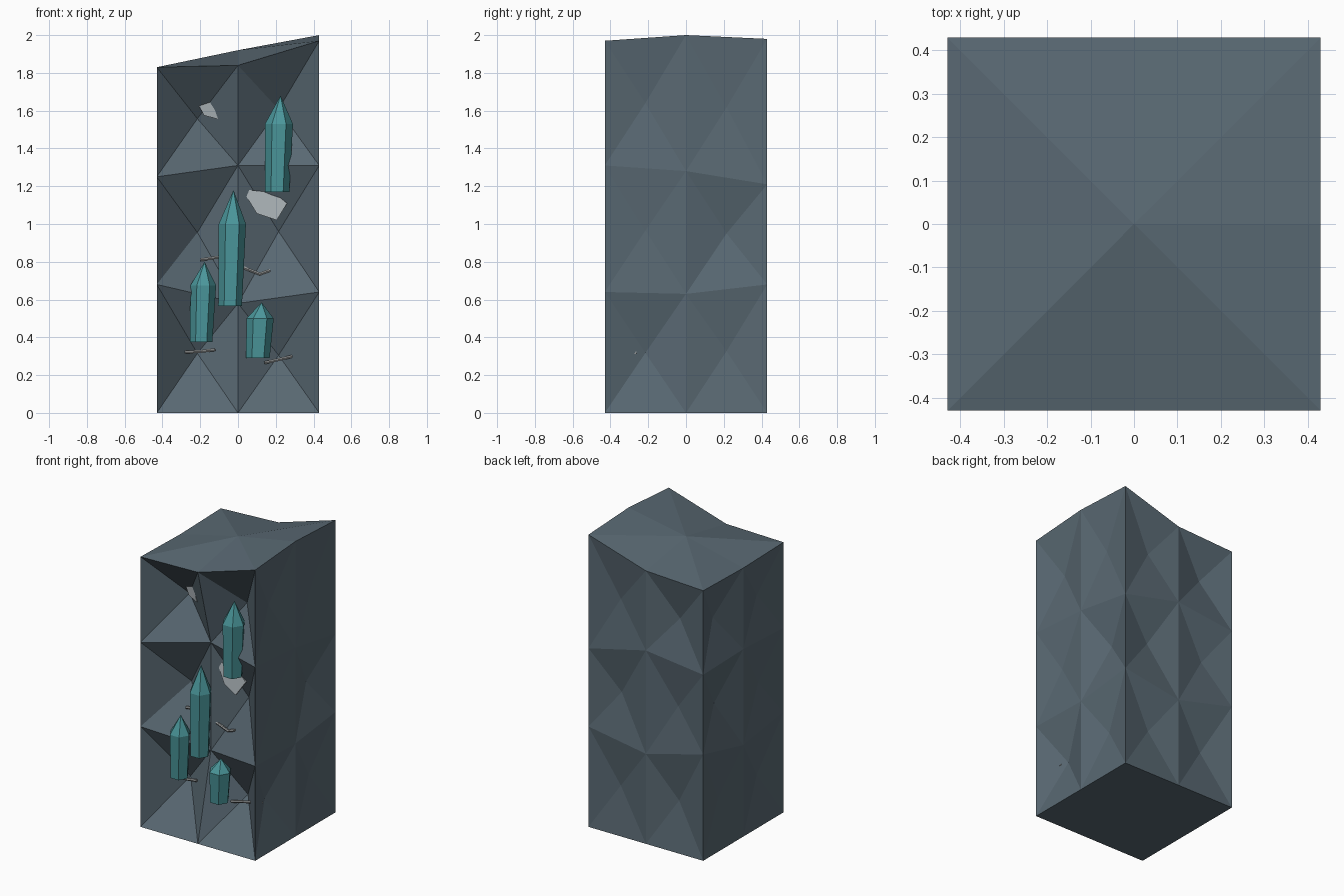
import bpy, bmesh
from math import cos, sin, pi
from mathutils import Vector

if "Cube" in bpy.data.objects:
    bpy.data.objects.remove(bpy.data.objects["Cube"])

H = 0.43  # half width of the pillar


def material(name, rgb):
    m = bpy.data.materials.new(name)
    m.diffuse_color = (*rgb, 1)
    m.use_nodes = True
    m.node_tree.nodes["Principled BSDF"].inputs["Base Color"].default_value = m.diffuse_color
    return m


def finish(bm, name, mat):
    bmesh.ops.recalc_face_normals(bm, faces=bm.faces)
    mesh = bpy.data.meshes.new(name)
    bm.to_mesh(mesh)
    bm.free()
    mesh.materials.append(mat)
    ob = bpy.data.objects.new(name, mesh)
    bpy.context.collection.objects.link(ob)
    return ob


rock_mat = material("rock", (0.10, 0.14, 0.17))
crystal_mat = material("crystal", (0.07, 0.31, 0.33))
shard_mat = material("shard", (0.36, 0.40, 0.42))
root_mat = material("root", (0.30, 0.31, 0.31))


# Rock pillar: eight columns round a square, three rows, every cell poked inwards
def rock_pillar():
    plan = [(-1, -1), (0, -1), (1, -1), (1, 0), (1, 1), (0, 1), (-1, 1), (-1, 0)]
    rows = [(0.68, 1.25, 1.83), (0.58, 1.31, 1.84), (0.64, 1.31, 1.97), (0.63, 1.28, 2.0),
            (0.68, 1.21, 1.98), (0.61, 1.31, 1.85), (0.72, 1.26, 1.83), (0.62, 1.27, 1.82)]
    inward = [Vector((0, 1, 0)), Vector((-1, 0, 0)), Vector((0, -1, 0)), Vector((1, 0, 0))]
    # poke depth per column, bottom to top (front is the deep niche)
    poke = [(0.23, 0.24, 0.22), (0.23, 0.24, 0.22), (0.08, 0.03, 0.05), (0.05, 0.07, 0.03),
            (0.04, 0.05, 0.04), (0.05, 0.04, 0.06), (0.04, 0.07, 0.08), (0.05, 0.04, 0.05)]
    bm = bmesh.new()
    cols = []
    for k, ((px, py), zs) in enumerate(zip(plan, rows)):
        col = []
        for j, z in enumerate((0, *zs)):
            niche = 0.14 if k == 1 and j in (1, 2) else 0
            col.append(bm.verts.new((px * H, py * H + niche, z)))
        cols.append(col)
    for k in range(8):
        a, b = cols[k], cols[(k + 1) % 8]
        for j in range(3):
            ring = [a[j], b[j], b[j + 1], a[j + 1]]
            c = sum((v.co for v in ring), Vector()) / 4
            n = inward[k // 2]
            if n.y:
                c.y = -n.y * H
            c += n * poke[k][j]
            centre = bm.verts.new(c)
            for i in range(4):
                bm.faces.new((ring[i], ring[(i + 1) % 4], centre))
    peak = bm.verts.new((0, 0, 1.92))
    for k in range(8):
        bm.faces.new((cols[k][3], cols[(k + 1) % 8][3], peak))
    bm.faces.new([c[0] for c in reversed(cols)])
    finish(bm, "rock_pillar", rock_mat)


# Six-sided crystal: base ring, wider shoulder ring, point
def crystal(name, base, shoulder, tip, r):
    bm = bmesh.new()

    def ring(x, z, y, rad):
        return [bm.verts.new((x + rad * cos(i * pi / 3), y + rad * sin(i * pi / 3), z))
                for i in range(6)]
    lo = ring(*base, -0.35, r * 0.87)
    hi = ring(*shoulder, -0.358, r)
    top = bm.verts.new((tip[0], -0.36, tip[1]))
    bm.faces.new(lo)
    for i in range(6):
        n = (i + 1) % 6
        bm.faces.new((lo[i], lo[n], hi[n], hi[i]))
        bm.faces.new((hi[i], hi[n], top))
    finish(bm, name, crystal_mat)


# Thin broken plate
def shard(name, pts, thick=0.015):
    bm = bmesh.new()
    front = [bm.verts.new((x, y, z)) for x, y, z in pts]
    back = [bm.verts.new((x, y + thick, z)) for x, y, z in pts]
    bm.faces.new(front)
    bm.faces.new(back[::-1])
    for i in range(len(pts)):
        n = (i + 1) % len(pts)
        bm.faces.new((front[i], back[i], back[n], front[n]))
    finish(bm, name, shard_mat)


# Thin root: hexagonal tube along a path in the niche
def root(name, pts, y=-0.27, r=0.009):
    bm = bmesh.new()
    rings = []
    for i, (x, z) in enumerate(pts):
        p, q = pts[max(i - 1, 0)], pts[min(i + 1, len(pts) - 1)]
        t = Vector((q[0] - p[0], 0, q[1] - p[1])).normalized()
        u, v = Vector((0, 1, 0)), Vector((-t.z, 0, t.x))
        rings.append([bm.verts.new(Vector((x, y, z)) + r * (u * cos(a * pi / 3) + v * sin(a * pi / 3)))
                      for a in range(6)])
    for a, b in zip(rings, rings[1:]):
        for i in range(6):
            n = (i + 1) % 6
            bm.faces.new((a[i], a[n], b[n], b[i]))
    bm.faces.new(rings[0])
    bm.faces.new(rings[-1])
    finish(bm, name, root_mat)


rock_pillar()

crystal("crystal_upper", (0.207, 1.17), (0.217, 1.53), (0.225, 1.68), 0.074)
crystal("crystal_tall", (-0.042, 0.565), (-0.03, 1.0), (-0.024, 1.18), 0.072)
crystal("crystal_left", (-0.195, 0.375), (-0.184, 0.675), (-0.177, 0.80), 0.068)
crystal("crystal_small", (0.105, 0.29), (0.117, 0.50), (0.125, 0.585), 0.072)

shard("shard_large", [(0.02, -0.26, 1.185), (0.10, -0.29, 1.055), (0.205, -0.32, 1.02),
                      (0.26, -0.29, 1.11), (0.19, -0.27, 1.165)])
shard("shard_small", [(-0.22, -0.26, 1.65), (-0.18, -0.27, 1.575),
                      (-0.105, -0.29, 1.555), (-0.14, -0.28, 1.65)])

root("root_left_upper", [(-0.20, 0.81), (-0.10, 0.825), (-0.03, 0.80)])
root("root_middle", [(-0.02, 0.785), (0.04, 0.765), (0.115, 0.735), (0.17, 0.755)])
root("root_left_lower", [(-0.28, 0.322), (-0.20, 0.325), (-0.12, 0.335)])
root("root_right", [(0.14, 0.265), (0.27, 0.295), (0.37, 0.32)])
